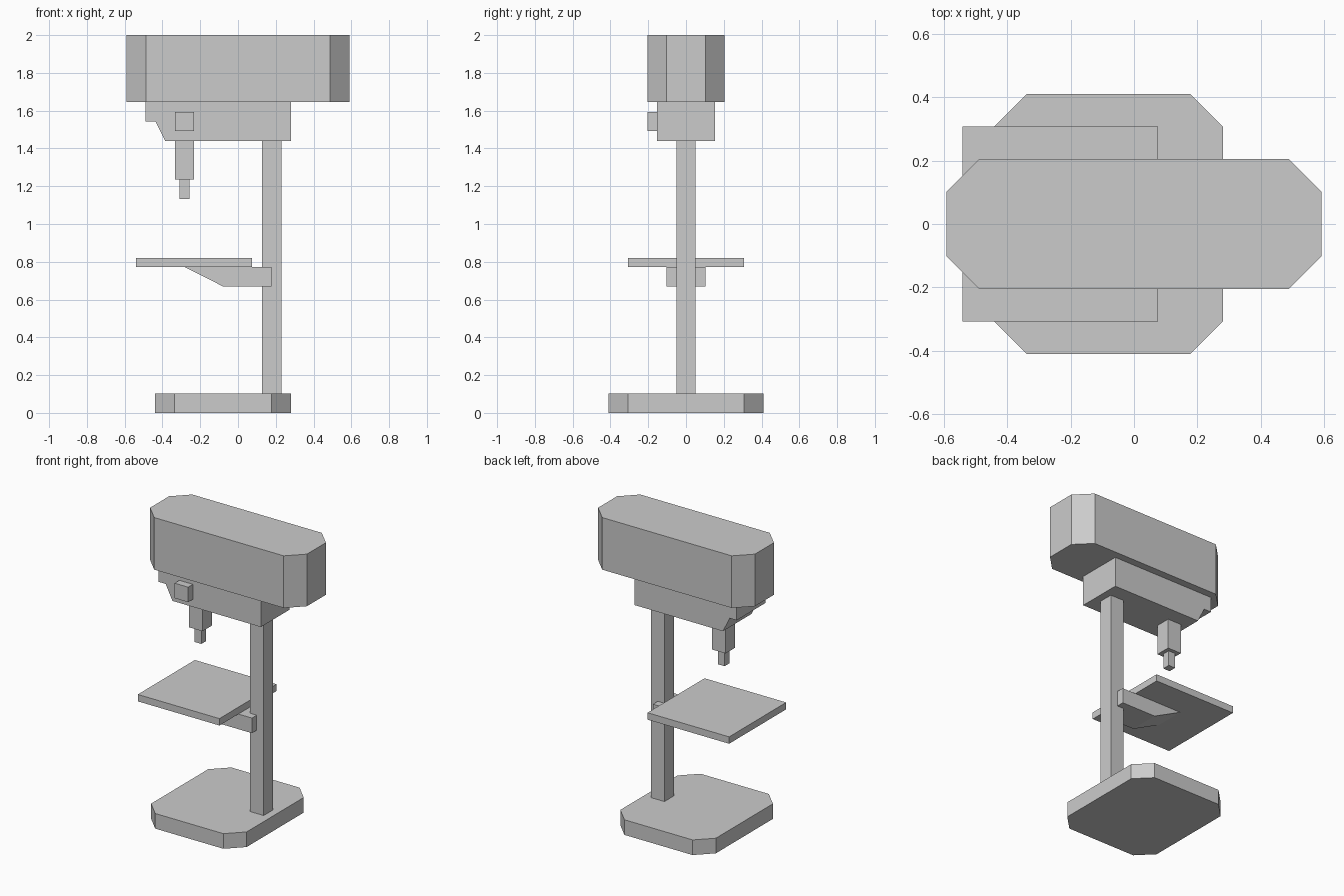
import bpy, bmesh
from mathutils import Vector

if "Cube" in bpy.data.objects:
    bpy.data.objects.remove(bpy.data.objects["Cube"])


def prism(name, points, place, offset):
    """Extrude a flat outline (mapped to 3D by place) along offset."""
    bm = bmesh.new()
    face = bm.faces.new([bm.verts.new(place(a, b)) for a, b in points])
    ext = bmesh.ops.extrude_face_region(bm, geom=[face])
    moved = [v for v in ext["geom"] if isinstance(v, bmesh.types.BMVert)]
    bmesh.ops.translate(bm, verts=moved, vec=Vector(offset))
    bmesh.ops.recalc_face_normals(bm, faces=bm.faces)
    mesh = bpy.data.meshes.new(name)
    bm.to_mesh(mesh)
    bm.free()
    obj = bpy.data.objects.new(name, mesh)
    bpy.context.collection.objects.link(obj)
    return obj


def slab(name, x0, x1, y0, y1, z0, z1, cut=0.0):
    """Upright block, optionally with cut vertical corners."""
    if cut:
        pts = [(x0 + cut, y0), (x1 - cut, y0), (x1, y0 + cut), (x1, y1 - cut),
               (x1 - cut, y1), (x0 + cut, y1), (x0, y1 - cut), (x0, y0 + cut)]
    else:
        pts = [(x0, y0), (x1, y0), (x1, y1), (x0, y1)]
    return prism(name, pts, lambda x, y: (x, y, z0), (0, 0, z1 - z0))


def side_profile(name, points, half):
    """Front-view outline extruded symmetrically in y."""
    return prism(name, points, lambda x, z: (x, -half, z), (0, 2 * half, 0))


# Base and column
slab("base", -0.44, 0.28, -0.41, 0.41, 0, 0.103, cut=0.103)
slab("column", 0.127, 0.229, -0.051, 0.051, 0.103, 1.44)

# Work table and its bracket
slab("table", -0.54, 0.075, -0.307, 0.307, 0.773, 0.82)
side_profile("table_bracket", [(-0.285, 0.773), (-0.08, 0.67),
                               (0.177, 0.67), (0.177, 0.773)], 0.103)

# Head: motor and pulley housing above, gearbox below
slab("head_cover", -0.591, 0.591, -0.205, 0.205, 1.645, 2.0, cut=0.103)
side_profile("head_body", [(-0.49, 1.645), (-0.49, 1.542), (-0.437, 1.542),
                           (-0.386, 1.44), (0.28, 1.44), (0.28, 1.645)], 0.154)

# Switch box on the front
slab("switch_box", -0.334, -0.232, -0.205, -0.154, 1.492, 1.594)

# Quill and chuck
slab("quill", -0.334, -0.232, -0.051, 0.051, 1.235, 1.44)
slab("chuck", -0.309, -0.258, -0.026, 0.026, 1.132, 1.235)
